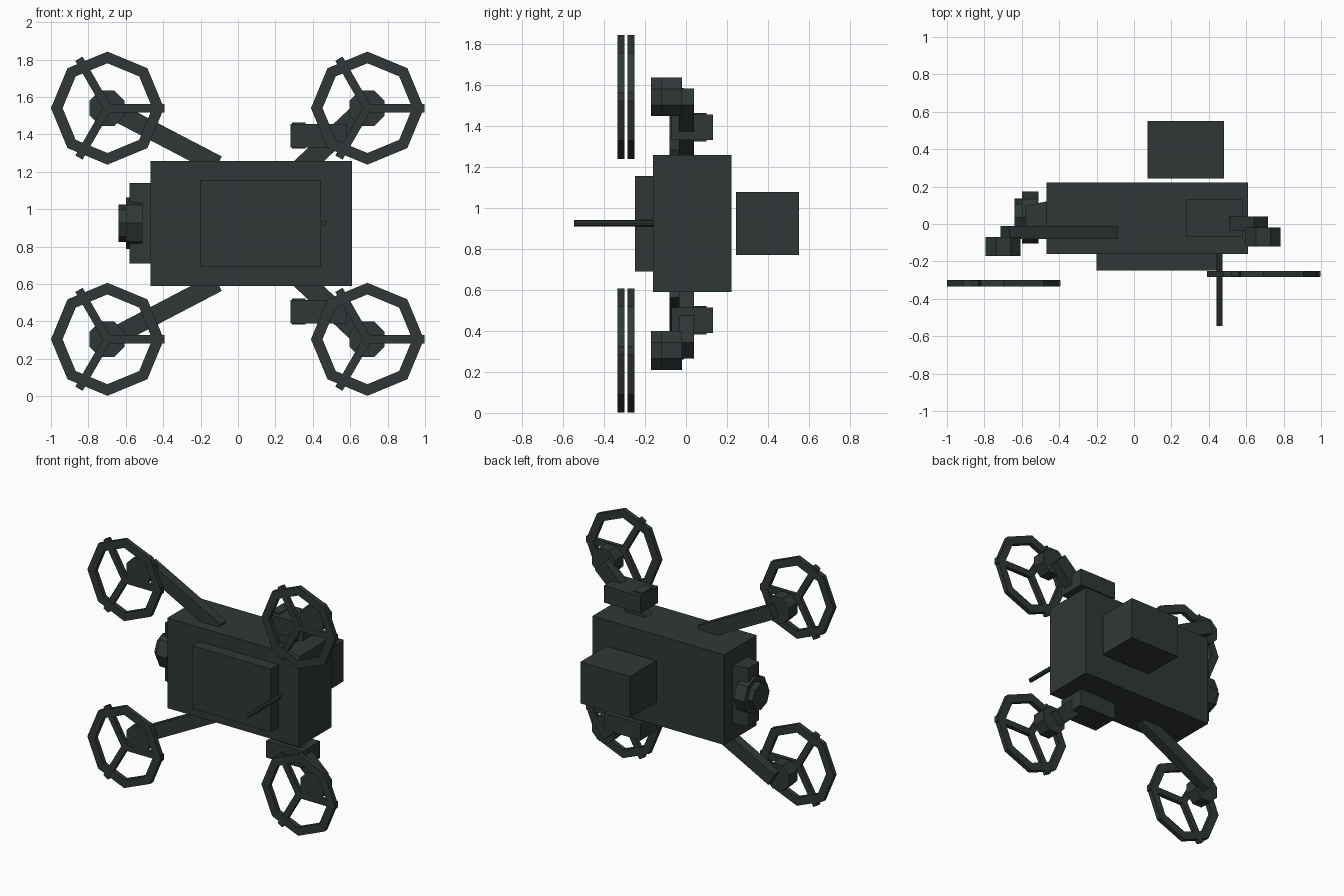
import bpy, bmesh, math
from mathutils import Matrix, Vector

if "Cube" in bpy.data.objects:
    bpy.data.objects.remove(bpy.data.objects["Cube"])

MID = 0.922  # height of the mirror plane between upper and lower arms

mat = bpy.data.materials.new("dark slate")
mat.diffuse_color = (0.029, 0.039, 0.037, 1)
mat.use_nodes = True
mat.node_tree.nodes["Principled BSDF"].inputs["Base Color"].default_value = mat.diffuse_color


def finish(name, bm):
    bmesh.ops.recalc_face_normals(bm, faces=bm.faces)
    me = bpy.data.meshes.new(name)
    bm.to_mesh(me)
    bm.free()
    me.materials.append(mat)
    ob = bpy.data.objects.new(name, me)
    bpy.context.collection.objects.link(ob)
    return ob


def add_box(bm, size, matrix):
    bmesh.ops.create_cube(bm, size=1, matrix=matrix @ Matrix.Diagonal((*size, 1)))


def box(name, x, y, z):
    bm = bmesh.new()
    c = [(a + b) / 2 for a, b in (x, y, z)]
    add_box(bm, [b - a for a, b in (x, y, z)], Matrix.Translation(c))
    return finish(name, bm)


def cylinder(name, centre, r, depth, axis, sides=8, turn=0.0):
    bm = bmesh.new()
    rot = Matrix.Rotation(math.pi / 2, 4, 'X' if axis == 'Y' else 'Y')
    bmesh.ops.create_cone(bm, cap_ends=True, segments=sides, radius1=r, radius2=r, depth=depth,
                          matrix=Matrix.Translation(centre) @ rot @ Matrix.Rotation(turn, 4, 'Z'))
    return finish(name, bm)


def beam(name, a, b, width, y0, y1):
    # rectangular bar between two (x, z) points
    d = Vector((b[0] - a[0], b[1] - a[1]))
    bm = bmesh.new()
    m = Matrix.Translation(((a[0] + b[0]) / 2, (y0 + y1) / 2, (a[1] + b[1]) / 2))
    add_box(bm, (d.length, y1 - y0, width), m @ Matrix.Rotation(-math.atan2(d.y, d.x), 4, 'Y'))
    return finish(name, bm)


def rotor(name, x, y, z):
    # octagonal guard ring with three spokes
    bm = bmesh.new()
    loops = []
    for i in range(8):
        a = i * math.pi / 4
        loops.append([bm.verts.new((x + r * math.cos(a), y + h, z + r * math.sin(a)))
                      for r, h in ((0.302, -0.017), (0.302, 0.017), (0.24, 0.017), (0.24, -0.017))])
    for i in range(8):
        p, q = loops[i], loops[(i + 1) % 8]
        for k in range(4):
            n = (k + 1) % 4
            bm.faces.new((p[k], p[n], q[n], q[k]))
    for i in range(3):
        m = Matrix.Translation((x, y, z)) @ Matrix.Rotation(-i * math.tau / 3, 4, 'Y')
        add_box(bm, (0.305, 0.03, 0.045), m @ Matrix.Translation((0.1525, 0, 0)))
    finish(name, bm)


# Main body, front panel, rear pack, antenna
box("body", (-0.467, 0.61), (-0.16, 0.222), (0.59, 1.257))
box("front_panel", (-0.2, 0.445), (-0.248, -0.155), (0.69, 1.155))
box("rear_pack", (0.073, 0.48), (0.243, 0.55), (0.77, 1.077))
cylinder("antenna", (0.458, -0.35, 0.925), 0.016, 0.39, 'Y')

# Side camera: tapered mount and stepped octagonal lens
mount = box("camera_mount", (-0.58, -0.46), (-0.05, 0.122), (0.71, 1.14))
for v in mount.data.vertices:
    if v.co.x < -0.5:
        v.co.y = 0.035 + (v.co.y - 0.035) * 0.72
cylinder("lens_housing", (-0.555, 0.035, 0.925), 0.138, 0.09, 'X')
cylinder("lens", (-0.575, 0.035, 0.925), 0.1, 0.128, 'X')

# Upper and lower arm sets
for s, tag in ((1, "upper"), (-1, "lower")):
    def zz(z):
        return MID + s * (z - MID)
    beam(tag + "_left_arm", (-0.69, zz(1.54)), (-0.11, zz(1.237)), 0.1, -0.08, -0.01)
    beam(tag + "_right_arm", (0.33, zz(1.21)), (0.68, zz(1.54)), 0.11, -0.035, 0.04)
    box(tag + "_arm_block", (0.28, 0.58), (-0.07, 0.132), sorted((zz(1.33), zz(1.455))))
    box(tag + "_block_plate", (0.29, 0.362), (-0.03, 0.1), sorted((zz(1.323), zz(1.462))))
    cylinder(tag + "_left_motor", (-0.7, -0.12, zz(1.54)), 0.102, 0.1, 'Y', 8, math.pi / 8)
    cylinder(tag + "_right_motor", (0.69, -0.07, zz(1.54)), 0.102, 0.1, 'Y', 8, math.pi / 8)
    rotor(tag + "_left_rotor", -0.698, -0.317, zz(1.54))
    rotor(tag + "_right_rotor", 0.692, -0.267, zz(1.54))
